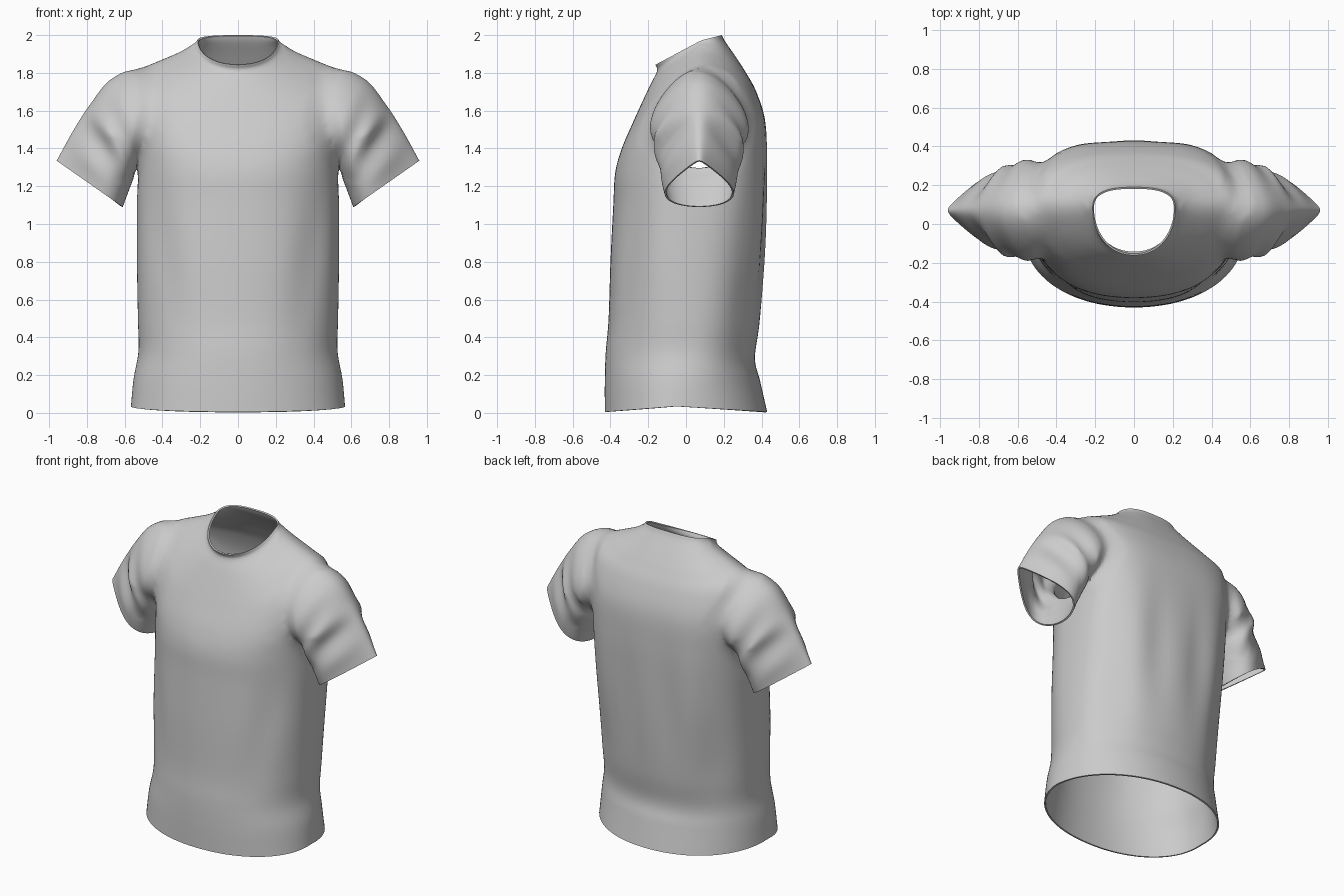
import bpy, bmesh, math
from mathutils import Vector

if "Cube" in bpy.data.objects:
    bpy.data.objects.remove(bpy.data.objects["Cube"])

# Torso rings: half width, front (y, z), side (y, z), back (y, z), squareness front, back
TORSO = [
    (.567, -.430, .005, -.05, .035, .430, .005, 2.1, 2.1),
    (.553, -.430, .17, -.03, .18, .392, .17, 2.1, 2.1),
    (.527, -.425, .32, .00, .33, .365, .29, 2.15, 2.2),
    (.530, -.410, .50, .00, .50, .388, .48, 2.15, 2.3),
    (.535, -.400, .80, .00, .80, .410, .80, 2.2, 2.5),
    (.535, -.385, 1.10, .01, 1.10, .423, 1.10, 2.2, 2.8),
    (.532, -.375, 1.27, .03, 1.35, .428, 1.35, 2.3, 3.0),
    (.545, -.340, 1.40, .07, 1.62, .418, 1.55, 2.4, 2.9),
    (.530, -.280, 1.54, .09, 1.825, .372, 1.70, 2.4, 2.6),
    (.435, -.230, 1.65, .085, 1.873, .318, 1.80, 2.4, 2.5),
    (.320, -.185, 1.745, .08, 1.912, .260, 1.89, 2.3, 2.5),
    (.238, -.153, 1.81, .08, 1.95, .208, 1.965, 2.1, 2.6),
    (.213, -.162, 1.843, .08, 1.972, .190, 2.0, 2.1, 2.7),
]
# Sleeve rings from cuff inward: top (x, z), bottom (x, z), half depth, top pinch
SLEEVE = [
    (.96, 1.335, .61, 1.09, .16, .62),
    (.875, 1.49, .565, 1.21, .195, .50),
    (.785, 1.63, .515, 1.33, .23, .40),
    (.67, 1.768, .44, 1.39, .245, .33),
    (.50, 1.825, .33, 1.44, .21, .30),
    (.28, 1.75, .22, 1.48, .13, .2),
]


def spline(table, t):
    """Catmull-Rom interpolation along a table of ring parameters."""
    n = len(table) - 1
    i = min(int(t), n - 1)
    f = t - i
    b, c = table[i], table[i + 1]
    a = table[i - 1] if i else [2 * p - q for p, q in zip(b, c)]
    d = table[i + 2] if i + 2 <= n else [2 * q - p for p, q in zip(b, c)]
    return [.5 * (2 * q + (r - p) * f + (2 * p - 5 * q + 4 * r - s) * f * f
                  + (3 * q - p - 3 * r + s) * f ** 3)
            for p, q, r, s in zip(a, b, c, d)]


def bump(v, mid, width):
    return math.exp(-((v - mid) / width) ** 2)


def torso_point(t, a):
    w, yf, zf, ys, zs, yb, zb, nf, nb = spline(TORSO, t)
    c, s = math.cos(a), math.sin(a)
    e = 2 / (nb if s > 0 else nf)
    k = abs(s) ** e
    x = w * math.copysign(abs(c) ** e, c)
    y = ys + ((yb if s > 0 else yf) - ys) * k
    z = zs + ((zb if s > 0 else zf) - zs) * k
    # drape: hollows below the arms in front, long soft folds behind
    if s < 0:
        y += .025 * bump(abs(x), .30 + .12 * z, .09) * bump(z, .85, .35) * k
    else:
        y += .008 * math.cos(x * 21) * bump(z, .95, .38) * k
        y -= .02 * bump(abs(x), .40, .10) * bump(z, .55, .25) * k
    return Vector((x, y, z))


def sleeve_point(t, a):
    tx, tz, bx, bz, depth, pinch = spline(SLEEVE, t)
    c, s = math.cos(a), math.sin(a)
    fold = math.sin(4.6 * t - 2.2 * c + (.8 if s > 0 else 0))
    depth *= 1 - pinch * c
    depth += .016 * fold * bump(t, 1.7, .85) * abs(s)
    shift = .018 * math.sin(3.5 * t) * bump(t, 1.2, .8) * s * s
    return Vector(((tx + bx) / 2 + (tx - bx) / 2 * c + shift, .07 + depth * s,
                   (tz + bz) / 2 + (tz - bz) / 2 * c))


def loft(name, func, t1, rows, segs, side=1):
    """Loft rings into a closed mesh object; end caps are fans around a pole."""
    bm = bmesh.new()
    rings = []
    for r in range(rows + 1):
        pts = [func(t1 * r / rows, math.tau * (j + .5) / segs) for j in range(segs)]
        rings.append([bm.verts.new((p.x * side, p.y, p.z)) for p in pts])
    for lo, hi in zip(rings, rings[1:]):
        for j in range(segs):
            k = (j + 1) % segs
            bm.faces.new((lo[j], lo[k], hi[k], hi[j]))
    poles = []
    for ring in (rings[0], rings[-1]):
        p = sum((v.co for v in ring), Vector()) / segs
        poles.append(p)
        pole = bm.verts.new(p)
        for j in range(segs):
            bm.faces.new((ring[j], ring[(j + 1) % segs], pole))
    bmesh.ops.recalc_face_normals(bm, faces=bm.faces)
    me = bpy.data.meshes.new(name)
    bm.to_mesh(me)
    bm.free()
    ob = bpy.data.objects.new(name, me)
    bpy.context.collection.objects.link(ob)
    return ob, poles


# Torso and sleeves joined into one garment
shirt, open_poles = loft("shirt", torso_point, len(TORSO) - 1, 96, 112)
bpy.context.view_layer.objects.active = shirt
shirt.select_set(True)
for side in (1, -1):
    sleeve, poles = loft("sleeve", sleeve_point, len(SLEEVE) - 1, 60, 72, side)
    open_poles.append(poles[0])
    m = shirt.modifiers.new("join", 'BOOLEAN')
    m.operation, m.solver, m.object = 'UNION', 'EXACT', sleeve
    bpy.ops.object.modifier_apply(modifier=m.name)
    bpy.data.objects.remove(sleeve)

# Open the hem, neck and cuffs, then soften the armhole seams
bm = bmesh.new()
bm.from_mesh(shirt.data)
caps = [v for v in bm.verts if any((v.co - p).length < 1e-4 for p in open_poles)]
bmesh.ops.delete(bm, geom=caps, context='VERTS')
bmesh.ops.remove_doubles(bm, verts=bm.verts, dist=.002)
seam = {v for e in bm.edges
        if len(e.link_faces) == 2 and e.calc_face_angle(0) > .2
        for v in e.verts if .3 < abs(v.co.x) < .62 and 1.2 < v.co.z < 1.93}
for _ in range(5):
    seam |= {e.other_vert(v) for v in seam for e in v.link_edges}
seam = [v for v in seam if not v.is_boundary]
for _ in range(18):
    bmesh.ops.smooth_vert(bm, verts=seam, factor=.5,
                          use_axis_x=True, use_axis_y=True, use_axis_z=True)
bmesh.ops.recalc_face_normals(bm, faces=bm.faces)
bm.to_mesh(shirt.data)
bm.free()

# Cloth thickness and smooth shading
m = shirt.modifiers.new("cloth", 'SOLIDIFY')
m.thickness, m.offset = .01, -1
bpy.ops.object.modifier_apply(modifier=m.name)
bpy.ops.object.shade_smooth_by_angle(angle=math.radians(50))
